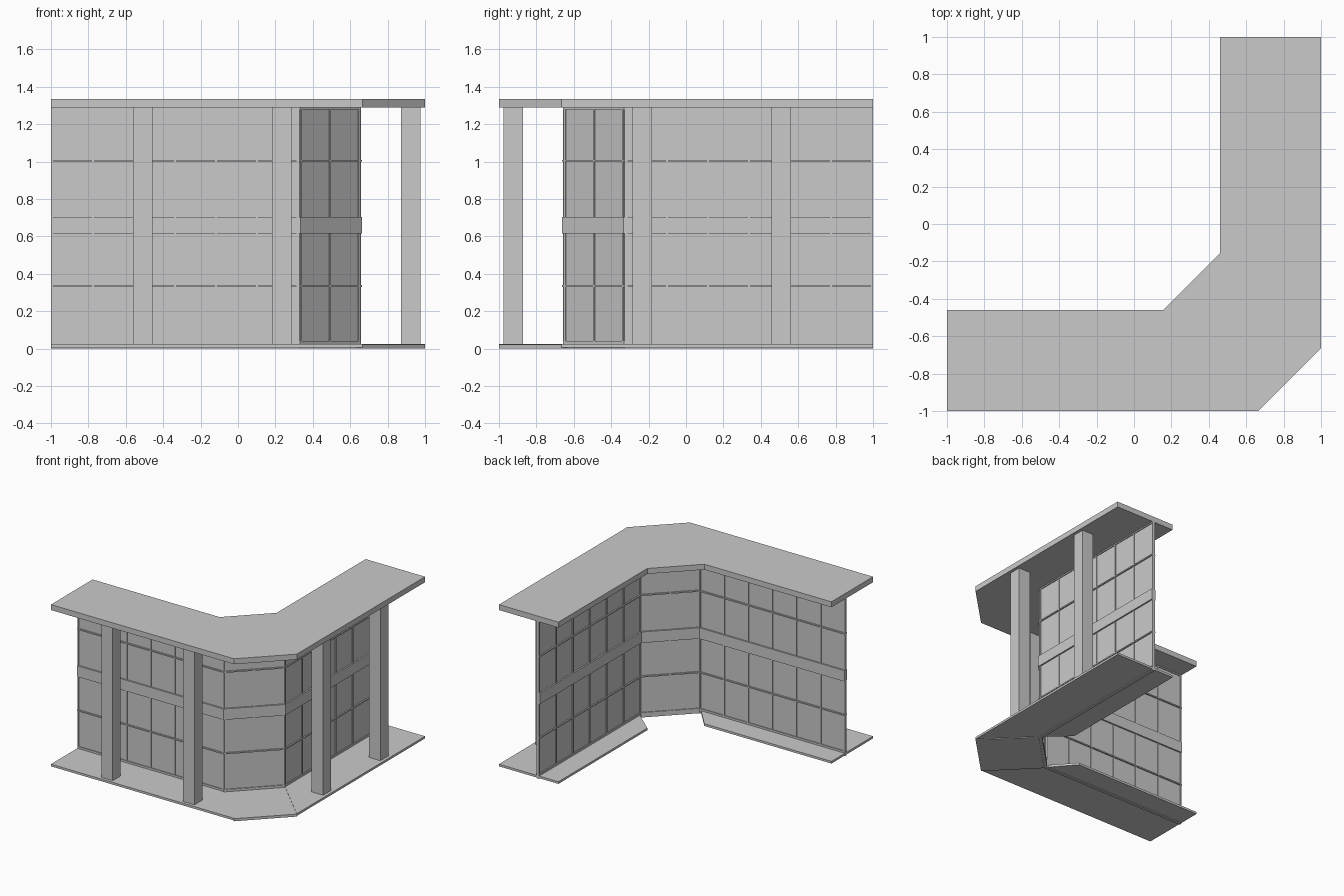
import bpy, bmesh
from mathutils import Vector

cube = bpy.data.objects.get("Cube")
if cube:
    bpy.data.objects.remove(cube)

# One plain grey for everything
grey = bpy.data.materials.new("light_grey")
grey.use_nodes = True
colour = (0.59, 0.59, 0.59, 1)
grey.diffuse_color = colour
grey.node_tree.nodes["Principled BSDF"].inputs["Base Color"].default_value = colour


def prism(name, outline, z0, z1):
    """Flat outline extruded between two heights."""
    bm = bmesh.new()
    face = bm.faces.new([bm.verts.new((x, y, z0)) for x, y in outline])
    ext = bmesh.ops.extrude_face_region(bm, geom=[face], use_keep_orig=True)
    verts = [g for g in ext["geom"] if isinstance(g, bmesh.types.BMVert)]
    bmesh.ops.translate(bm, vec=(0, 0, z1 - z0), verts=verts)
    bmesh.ops.recalc_face_normals(bm, faces=bm.faces)
    mesh = bpy.data.meshes.new(name)
    bm.to_mesh(mesh)
    bm.free()
    mesh.materials.append(grey)
    obj = bpy.data.objects.new(name, mesh)
    bpy.context.collection.objects.link(obj)
    return obj


def swap(points):
    """Reflect across the diagonal of the corner plan."""
    return [(-y, -x) for x, y in points]


def wall_line(off):
    """Centre line of the wall, pushed outward by off with mitred corners."""
    half = [(-1, -0.646 - off), (0.326 + 0.414 * off, -0.646 - off)]
    return half + swap(half)[::-1]


def wall_strip(name, depth, z0, z1):
    prism(name, wall_line(depth) + wall_line(-depth)[::-1], z0, z1)


def mullion(name, start, end, t, width=0.012, depth=0.011):
    """Upright bar at fraction t along one wall run, kept inside its ends."""
    a, b = Vector(start), Vector(end)
    run = (b - a).normalized()
    side = Vector((-run.y, run.x)) * depth
    reach = (b - a).length - width
    mid = a + run * (width / 2 + reach * t)
    run *= width / 2
    prism(name, [mid - run - side, mid + run - side, mid + run + side, mid - run + side],
          0.022, 1.288)


FLOOR_TOP, ROOF_BASE, ROOF_TOP = 0.024, 1.29, 1.335

# Roof slab: chamfered corner plan
roof_half = [(-1, -0.46), (-1, -1), (0.665, -1)]
inner = (0.155, -0.46)
prism("roof_slab", roof_half + swap(roof_half)[::-1] + swap([inner]) + [inner],
      ROOF_BASE, ROOF_TOP)

# Floor slabs: two wings, and a corner piece that stops at the wall
wing = roof_half + [(0.33, -0.66), inner]
prism("front_floor", wing, 0.006, FLOOR_TOP)
prism("side_floor", swap(wing), 0.006, FLOOR_TOP)
corner = [(0.665, -1), (0.33, -0.66)]
prism("corner_floor", corner + swap(corner)[::-1], 0, FLOOR_TOP - 0.003)

# Window wall: panes, sill, rails, middle band and head
wall_strip("window_panes", 0.005, 0.02, ROOF_BASE)
wall_strip("sill_rail", 0.012, 0, 0.04)
wall_strip("lower_rail", 0.016, 0.331, 0.341)
wall_strip("middle_band", 0.0175, 0.615, 0.705)
wall_strip("upper_rail", 0.016, 1.0, 1.01)
wall_strip("head_rail", 0.012, 1.28, ROOF_BASE)

# Upright bars on the three wall runs
line = wall_line(0)
runs = (("front", 6), ("corner", 2), ("side", 6))
for (label, bays), a, b in zip(runs, line, line[1:]):
    for i in range(bays + 1):
        mullion(f"{label}_mullion_{i + 1}", a, b, i / bays)

# Square columns in front of the wall
for i, x in enumerate((-0.56, 0.183)):
    w = 0.104
    base = [(x, -0.975), (x + w, -0.975), (x + w, -0.871), (x, -0.871)]
    prism(f"front_column_{i + 1}", base, FLOOR_TOP, ROOF_BASE)
    prism(f"side_column_{i + 1}", swap(base), FLOOR_TOP, ROOF_BASE)
